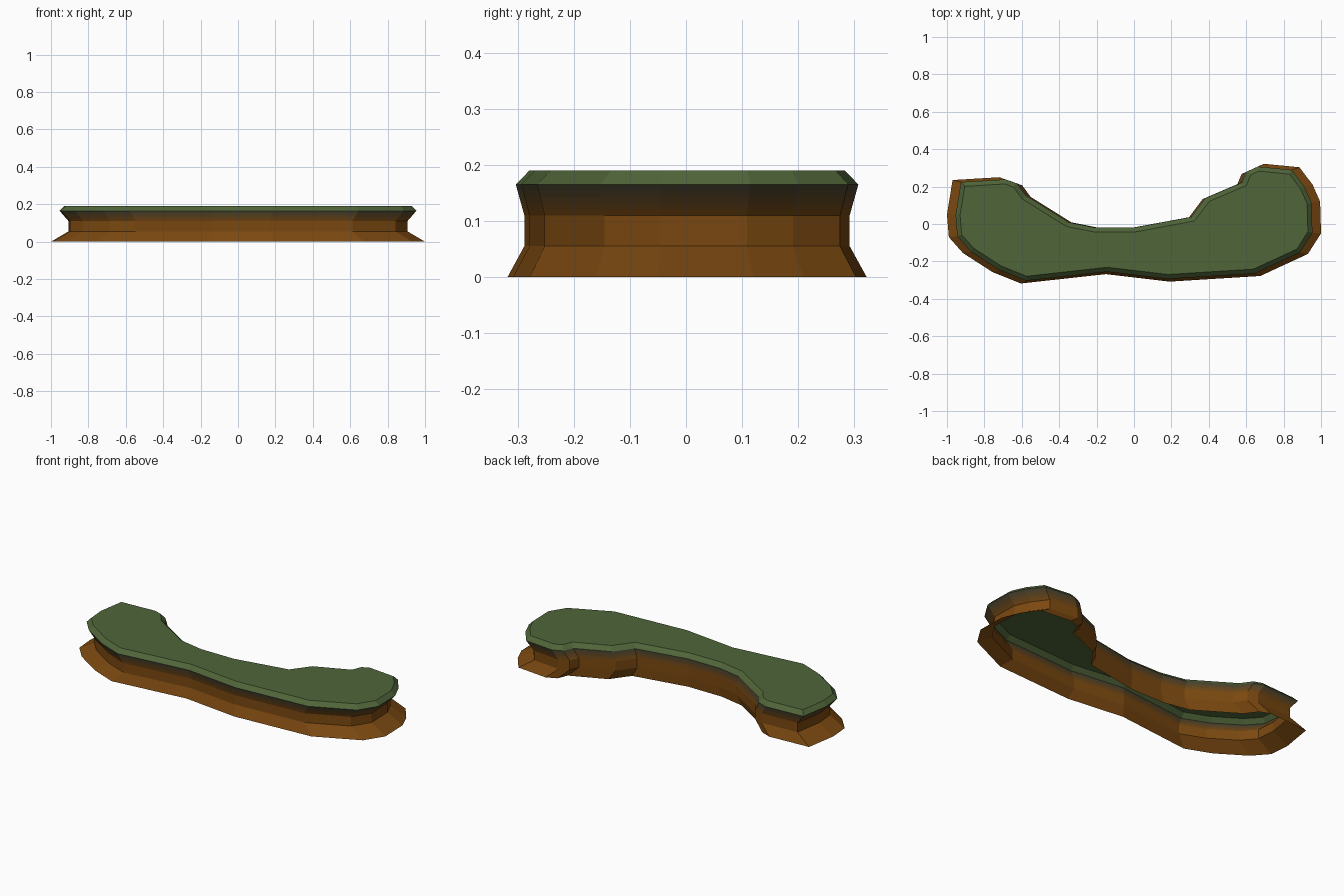
import bpy
from mathutils import Vector

if "Cube" in bpy.data.objects:
    bpy.data.objects.remove(bpy.data.objects["Cube"])

# Ground outline of the base, clockwise seen from above
OUTLINE = [(-.97, .235), (-.72, .25), (-.66, .228), (-.61, .16), (-.37, .01),
           (-.22, -.02), (0, -.02), (.325, .04), (.405, .147), (.61, .235),
           (.635, .295), (.695, .322), (.885, .303), (.955, .21), (.995, .12),
           (1, -.05), (.93, -.16), (.675, -.278), (.19, -.308), (-.15, -.268),
           (-.605, -.318), (-.755, -.258), (-.915, -.155), (-.99, -.07), (-1, .05)]
OUTLINE = [Vector(p) for p in reversed(OUTLINE)]   # counter-clockwise


def linear(c):
    c /= 255
    return c / 12.92 if c <= .04045 else ((c + .055) / 1.055) ** 2.4


def material(name, rgb):
    m = bpy.data.materials.new(name)
    m.diffuse_color = (*[linear(c) for c in rgb], 1)
    m.use_nodes = True
    m.node_tree.nodes["Principled BSDF"].inputs["Base Color"].default_value = m.diffuse_color
    return m


def scaled(s):
    return [p * s for p in OUTLINE]


def inset(pts, d):
    out = []
    for i, p in enumerate(pts):
        a = (p - pts[i - 1]).normalized()
        b = (pts[(i + 1) % len(pts)] - p).normalized()
        na, nb = Vector((-a.y, a.x)), Vector((-b.y, b.x))
        out.append(p + (na + nb) * d / (1 + na.dot(nb)))
    return out


def loft(name, rings, mats, cap=False):
    """Skin stacked (outline, z) rings; one material per band."""
    n = len(OUTLINE)
    verts = [(p.x, p.y, z) for pts, z in rings for p in pts]
    faces, idx = [], []
    for r in range(len(rings) - 1):
        for i in range(n):
            j = (i + 1) % n
            faces.append((r * n + i, r * n + j, (r + 1) * n + j, (r + 1) * n + i))
            idx.append(min(r, len(mats) - 1))
    if cap:
        faces.append(tuple(range((len(rings) - 1) * n, len(rings) * n)))
        idx.append(len(mats) - 1)
    me = bpy.data.meshes.new(name)
    me.from_pydata(verts, [], faces)
    for m in mats:
        me.materials.append(m)
    for f, k in zip(me.polygons, idx):
        f.material_index = k
    ob = bpy.data.objects.new(name, me)
    bpy.context.collection.objects.link(ob)
    return ob


SOIL, SHADE = (122, 72, 16), (66, 66, 50)
soil = material("brown soil", SOIL)
grass = material("grass green", (80, 101, 57))

# Flared foot and upright wall, open underneath
loft("soil_wall", [(scaled(1), 0), (scaled(.906), .055), (scaled(.906), .11)], [soil])

# Overhang fading from soil to dark moss
STEPS = 5
fade = [material(f"soil fade {k + 1}",
                 [a + (b - a) * (k + .5) / STEPS for a, b in zip(SOIL, SHADE)])
        for k in range(STEPS)]
loft("overhang", [(scaled(.906 + .048 * k / STEPS), .11 + .055 * k / STEPS)
                  for k in range(STEPS + 1)], fade)

# Grass slab with chamfered rim
rim = scaled(.954)
loft("grass_top", [(rim, .165), (inset(rim, .024), .19)], [grass], cap=True)
